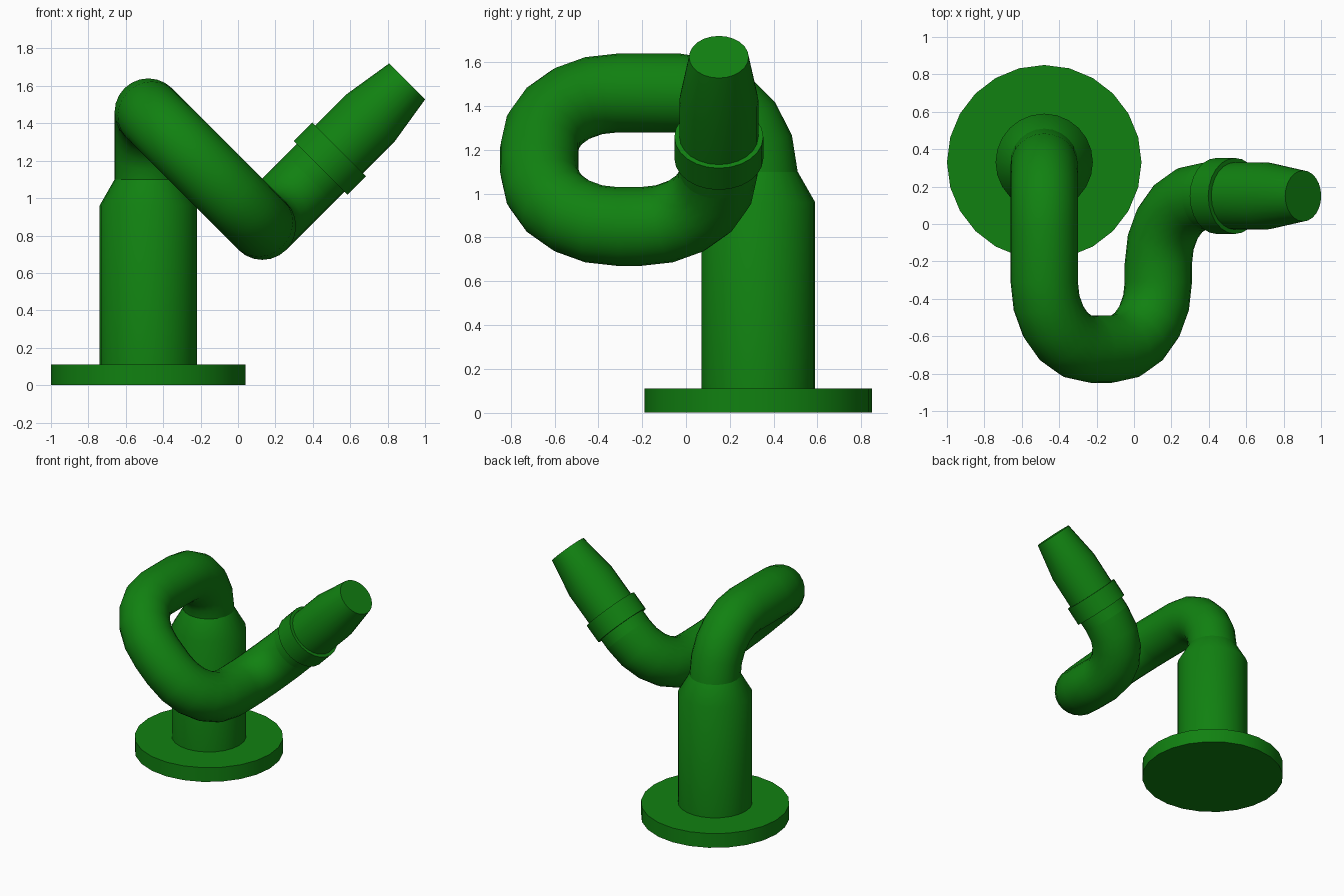
import bpy
import bmesh
import math
from mathutils import Matrix, Vector

SIDES = 24
BEND_RADIUS = 0.36
BEND_STEPS = 5
TUBE = 0.18

cube = bpy.data.objects.get("Cube")
if cube:
    bpy.data.objects.remove(cube, do_unlink=True)

green = bpy.data.materials.new("green_paint")
green.use_nodes = True
green.diffuse_color = (0.0055, 0.22, 0.0055, 1)
green.node_tree.nodes["Principled BSDF"].inputs["Base Color"].default_value = green.diffuse_color


def loft(name, sections, cap_start=True, cap_end=True):
    """Skin circles given as (frame, radius) into one smooth part."""
    bm = bmesh.new()
    rings = []
    for frame, radius in sections:
        ring = []
        for i in range(SIDES):
            a = math.tau * i / SIDES
            ring.append(bm.verts.new(frame @ Vector((radius * math.cos(a), radius * math.sin(a), 0))))
        rings.append(ring)
    for low, high in zip(rings, rings[1:]):
        for i in range(SIDES):
            j = (i + 1) % SIDES
            bm.faces.new((low[i], low[j], high[j], high[i]))
    if cap_start:
        bm.faces.new(rings[0][::-1])
    if cap_end:
        bm.faces.new(rings[-1])
    mesh = bpy.data.meshes.new(name)
    bm.to_mesh(mesh)
    bm.free()
    mesh.materials.append(green)
    obj = bpy.data.objects.new(name, mesh)
    bpy.context.collection.objects.link(obj)
    bpy.ops.object.select_all(action="DESELECT")
    obj.select_set(True)
    bpy.context.view_layer.objects.active = obj
    bpy.ops.object.shade_smooth_by_angle(angle=math.radians(32))
    return obj


def along(frame, profile):
    """Turn (distance, radius) pairs into sections on the frame's axis."""
    return [(frame @ Matrix.Translation((0, 0, d)), r) for d, r in profile]


def straight(frames, length):
    frames.append(frames[-1] @ Matrix.Translation((0, 0, length)))


def elbow(frames, direction):
    """Quarter bend from the current heading towards a world direction."""
    side = frames[-1].to_3x3().inverted() @ Vector(direction).normalized()
    axis = Vector((0, 0, 1)).cross(side)
    pivot = Matrix.Translation(side * BEND_RADIUS)
    turn = pivot @ Matrix.Rotation(math.pi / 2 / BEND_STEPS, 4, axis) @ pivot.inverted()
    for _ in range(BEND_STEPS):
        frames.append(frames[-1] @ turn)


# Foot and upright
base = Matrix.Translation((-0.48, 0.33, 0))
loft("base_flange", along(base, [(0, 0.52), (0.11, 0.52)]))
loft("upright_pipe", along(base, [(0.11, 0.26), (0.96, 0.26), (1.10, TUBE)]), cap_start=False)

# Bent pipe: forward, sloping U-turn, then up towards the left
path = [base @ Matrix.Translation((0, 0, 1.10))]
elbow(path, (0, -1, 0))
straight(path, 0.28)
elbow(path, (1, 0, -1))
straight(path, 0.143)
elbow(path, (0, 1, 0))
straight(path, 0.10)
elbow(path, (1, 0, 1))
loft("bent_pipe", [(f, TUBE) for f in path], cap_start=False, cap_end=False)

# Outlet with its collar
outlet = path[-1]
loft("outlet_nozzle", along(outlet, [(0, TUBE), (0.46, TUBE), (0.735, 0.136)]), cap_start=False)
loft("outlet_collar", along(outlet, [(0.08, 0.203), (0.22, 0.203)]))
